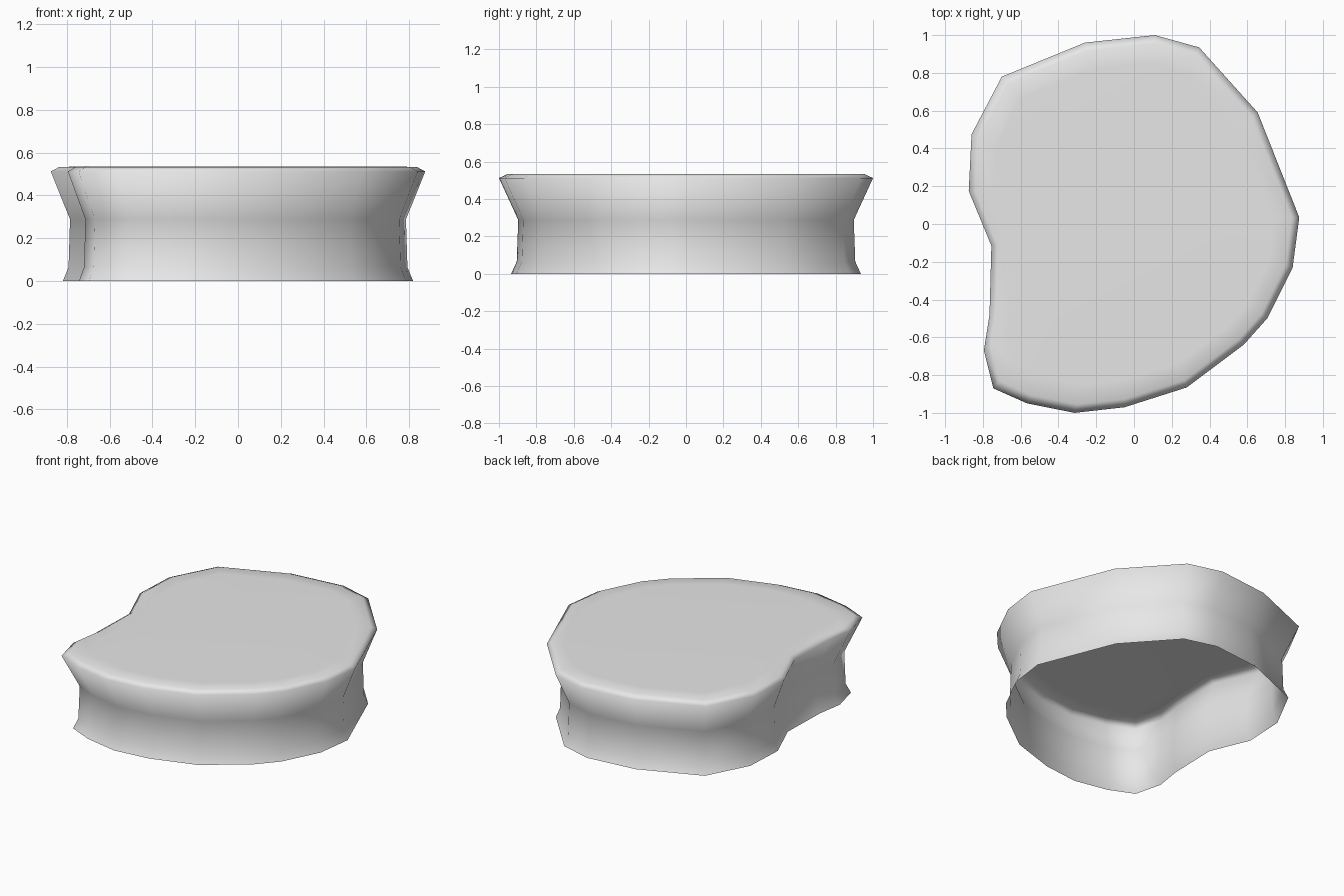
import bpy
import bmesh

cube = bpy.data.objects.get("Cube")
if cube:
    bpy.data.objects.remove(cube, do_unlink=True)

# Kidney-shaped rim outline, counter-clockwise from the back
OUTLINE = [
    (0.11, 1.0), (-0.26, 0.96), (-0.70, 0.78), (-0.86, 0.475),
    (-0.875, 0.175), (-0.755, -0.115), (-0.765, -0.48), (-0.795, -0.67),
    (-0.745, -0.87), (-0.565, -0.95), (-0.315, -1.0), (-0.05, -0.97),
    (0.28, -0.865), (0.58, -0.64), (0.705, -0.5), (0.84, -0.23),
    (0.875, 0.035), (0.655, 0.59), (0.345, 0.935),
]

# Wall profile as (outline scale, height): foot, waist, flared rim, top
PROFILE = [
    (0.935, 0.0), (0.905, 0.065), (0.897, 0.288),
    (1.0, 0.512), (0.955, 0.533), (0.85, 0.535),
]


def material(name, rgb):
    mat = bpy.data.materials.new(name)
    mat.use_nodes = True
    colour = (*rgb, 1.0)
    mat.diffuse_color = colour
    mat.node_tree.nodes["Principled BSDF"].inputs["Base Color"].default_value = colour
    return mat


# Stack scaled rings into a wall, close the top, leave the underside open
bm = bmesh.new()
rings = [[bm.verts.new((x * s, y * s, z)) for x, y in OUTLINE] for s, z in PROFILE]
count = len(OUTLINE)
for low, high in zip(rings, rings[1:]):
    for i in range(count):
        j = (i + 1) % count
        bm.faces.new((low[i], low[j], high[j], high[i]))
bm.faces.new(rings[-1])
for face in bm.faces:
    face.smooth = True

mesh = bpy.data.meshes.new("kidney_pedestal")
bm.to_mesh(mesh)
bm.free()
mesh.materials.append(material("light grey", (0.8, 0.8, 0.8)))
pedestal = bpy.data.objects.new("kidney_pedestal", mesh)
bpy.context.collection.objects.link(pedestal)
